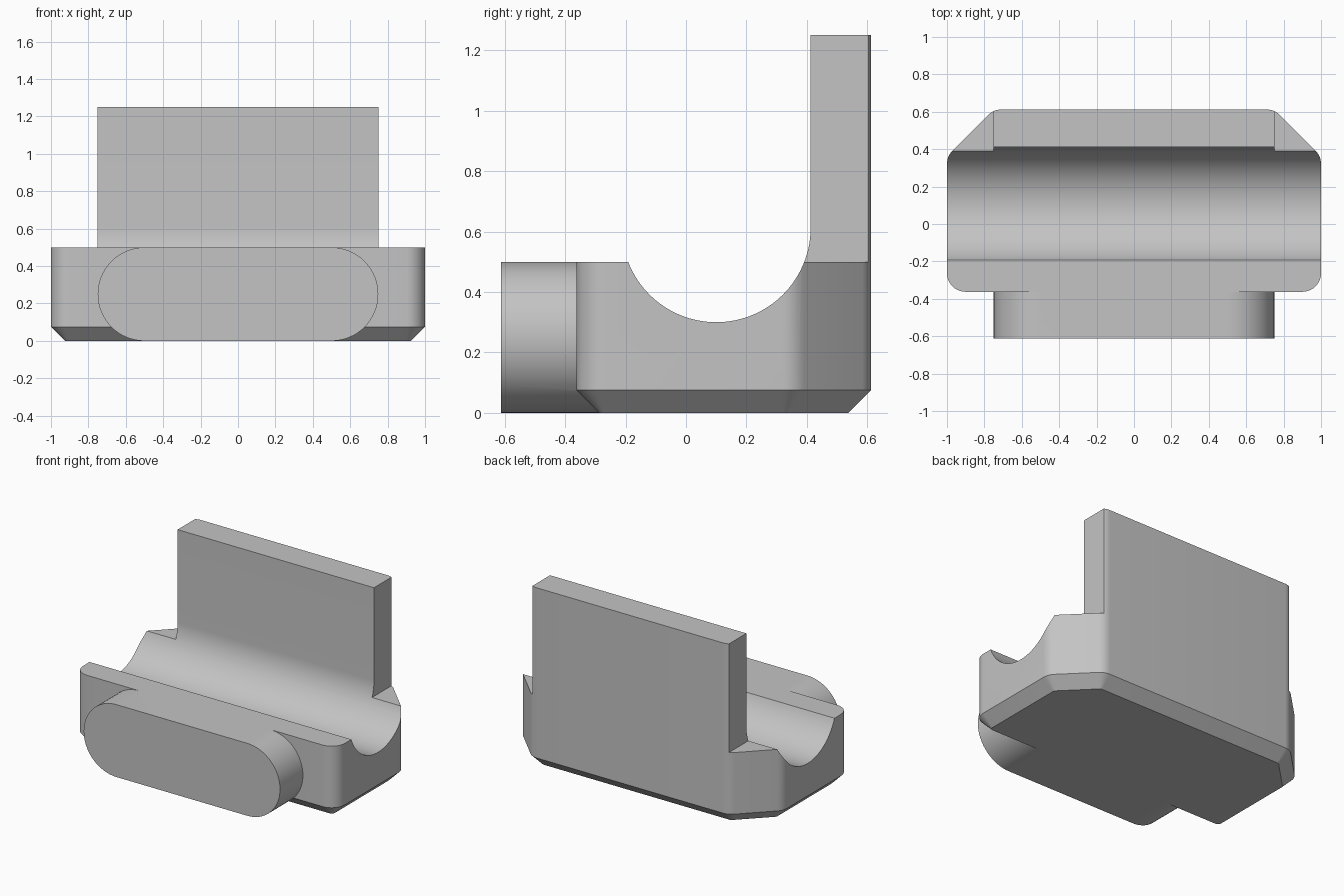
import bpy
import bmesh
from math import sin, cos, pi, radians
from mathutils import Vector

cube = bpy.data.objects.get("Cube")
if cube:
    bpy.data.objects.remove(cube, do_unlink=True)

grey = bpy.data.materials.new("plain grey")
grey.use_nodes = True
color = (0.55, 0.55, 0.55, 1)
grey.diffuse_color = color
grey.node_tree.nodes["Principled BSDF"].inputs["Base Color"].default_value = color


def arc(cx, cy, r, start, end, steps):
    """Points along an arc, angles in degrees."""
    angles = [radians(start + (end - start) * i / steps) for i in range(steps + 1)]
    return [(cx + r * cos(a), cy + r * sin(a)) for a in angles]


def loft(name, rings):
    """Solid through matching rings of 3D points, capped at both ends."""
    bm = bmesh.new()
    loops = [[bm.verts.new(p) for p in ring] for ring in rings]
    n = len(loops[0])
    for low, high in zip(loops, loops[1:]):
        for i in range(n):
            j = (i + 1) % n
            bm.faces.new((low[i], low[j], high[j], high[i]))
    bm.faces.new(loops[0][::-1])
    bm.faces.new(loops[-1])
    bmesh.ops.recalc_face_normals(bm, faces=bm.faces)
    mesh = bpy.data.meshes.new(name)
    bm.to_mesh(mesh)
    bm.free()
    mesh.materials.append(grey)
    obj = bpy.data.objects.new(name, mesh)
    bpy.context.collection.objects.link(obj)
    return obj


def combine(target, other, operation):
    """Apply a boolean and remove the helper."""
    bpy.context.view_layer.objects.active = target
    mod = target.modifiers.new("boolean", "BOOLEAN")
    mod.operation = operation
    mod.solver = "EXACT"
    mod.object = other
    bpy.ops.object.modifier_apply(modifier=mod.name)
    bpy.data.objects.remove(other, do_unlink=True)


# Plan outline: rounded front corners, clipped and rounded back corners
FILLET, CHAMFER, BACK, FRONT = 0.1, 0.075, 0.6125, -0.3625


def outline(radius, z):
    t = FILLET * 0.4142
    half = (arc(0.9, FRONT + FILLET, radius, -90, 0, 10)
            + arc(0.9, 0.3625 - t, radius, 0, 45, 6)
            + arc(0.75 - t, BACK - FILLET, radius, 45, 90, 6))
    ring = half + [(-x, y) for x, y in reversed(half)]
    return [(x, y, z) for x, y in ring]


# Base and back plate start as one tall block with a chamfered underside
body = loft("cradle_body", [outline(FILLET - CHAMFER, 0),
                            outline(FILLET, CHAMFER),
                            outline(FILLET, 1.25)])

# Clear the front above the base and hollow the round channel
CY, CZ, R, TOP = 0.1, 0.6125, 0.3125, 0.5
lip = 180 + math_angle if (math_angle := 0) else 201.1
profile = ([(-0.8, TOP)] + arc(CY, CZ, R, lip, 360, 48)
           + [(CY + R, 1.4), (-0.8, 1.4)])
profile[1] = (profile[1][0], TOP)
combine(body, loft("channel_cutter", [[(x, y, z) for y, z in profile]
                                      for x in (-1.2, 1.2)]), "DIFFERENCE")

# Clear the shoulders beside the back plate
for side in (-1, 1):
    corners = [(0.75, -0.9), (1.2, -0.9), (1.2, 0.9), (0.75, 0.9)]
    combine(body, loft("shoulder_cutter", [[(side * x, y, z) for x, y in corners]
                                           for z in (TOP, 1.4)]), "DIFFERENCE")

# Front pad with fully rounded ends
pad = arc(0.5, 0.25, 0.25, -90, 90, 32) + arc(-0.5, 0.25, 0.25, 90, 270, 32)
combine(body, loft("front_pad", [[(x, y, z) for x, z in pad]
                                 for y in (-0.6125, -0.2875)]), "UNION")

bpy.ops.object.select_all(action="DESELECT")
body.select_set(True)
bpy.context.view_layer.objects.active = body
bpy.ops.object.shade_smooth_by_angle(angle=pi / 6)
